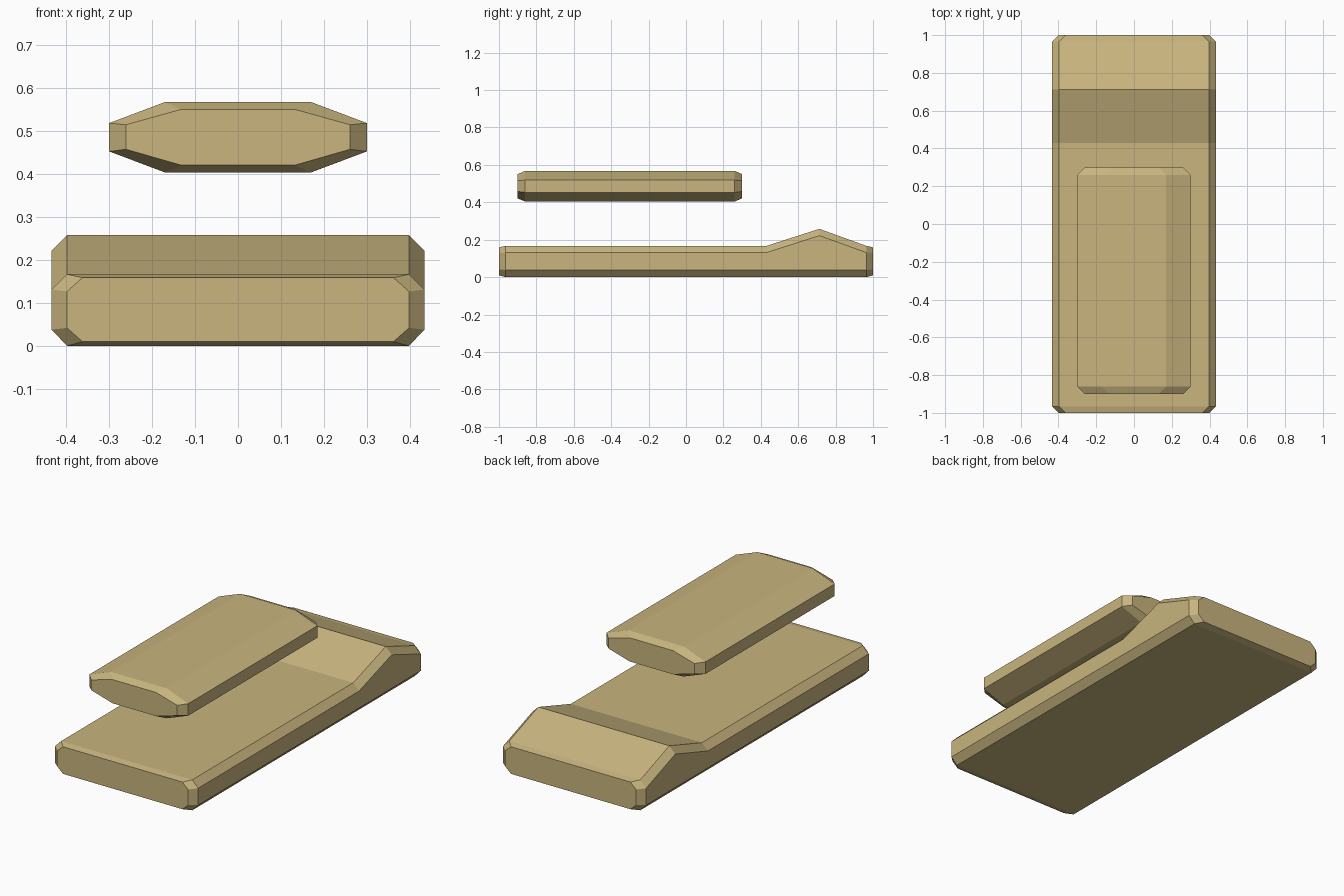
import bpy
import bmesh

if "Cube" in bpy.data.objects:
    bpy.data.objects.remove(bpy.data.objects["Cube"])

mat = bpy.data.materials.new("tan_fabric")
mat.diffuse_color = (0.58, 0.46, 0.21, 1)
mat.use_nodes = True
mat.node_tree.nodes["Principled BSDF"].inputs["Base Color"].default_value = mat.diffuse_color


def octagon(y, flat_x, side_x, bottom, low, high, top):
    """Eight-sided x-z section at depth y, counter-clockwise from bottom left."""
    right = [(flat_x, bottom), (side_x, low), (side_x, high), (flat_x, top)]
    left = [(-x, z) for x, z in reversed(right)]
    return [(x, y, z) for x, z in right + left]


def loft(name, sections):
    """Skin consecutive sections and cap both ends."""
    bm = bmesh.new()
    rings = [[bm.verts.new(p) for p in s] for s in sections]
    for a, b in zip(rings, rings[1:]):
        for i in range(len(a)):
            j = (i + 1) % len(a)
            bm.faces.new((a[i], a[j], b[j], b[i]))
    bm.faces.new(rings[0])
    bm.faces.new(rings[-1])
    bmesh.ops.recalc_face_normals(bm, faces=bm.faces)
    mesh = bpy.data.meshes.new(name)
    bm.to_mesh(mesh)
    bm.free()
    mesh.materials.append(mat)
    obj = bpy.data.objects.new(name, mesh)
    bpy.context.collection.objects.link(obj)
    return obj


# Long padded base with a raised ridge near the back
body = [(-0.965, 0.167), (0.43, 0.167), (0.713, 0.258), (0.965, 0.167)]
base = [octagon(y, 0.398, 0.434, 0.0, 0.038, top - 0.036, top) for y, top in body]
end = (0.362, 0.398, 0.01, 0.042, 0.127, 0.159)
loft("base_pad", [octagon(-1, *end)] + base + [octagon(1, *end)])

# Floating upper cushion with tapered ends
cap = (0.132, 0.261, 0.421, 0.458, 0.515, 0.551)
full = (0.17, 0.30, 0.404, 0.453, 0.519, 0.568)
loft("upper_cushion", [octagon(y, *s) for y, s in
                       ((-0.9, cap), (-0.86, full), (0.26, full), (0.3, cap))])
